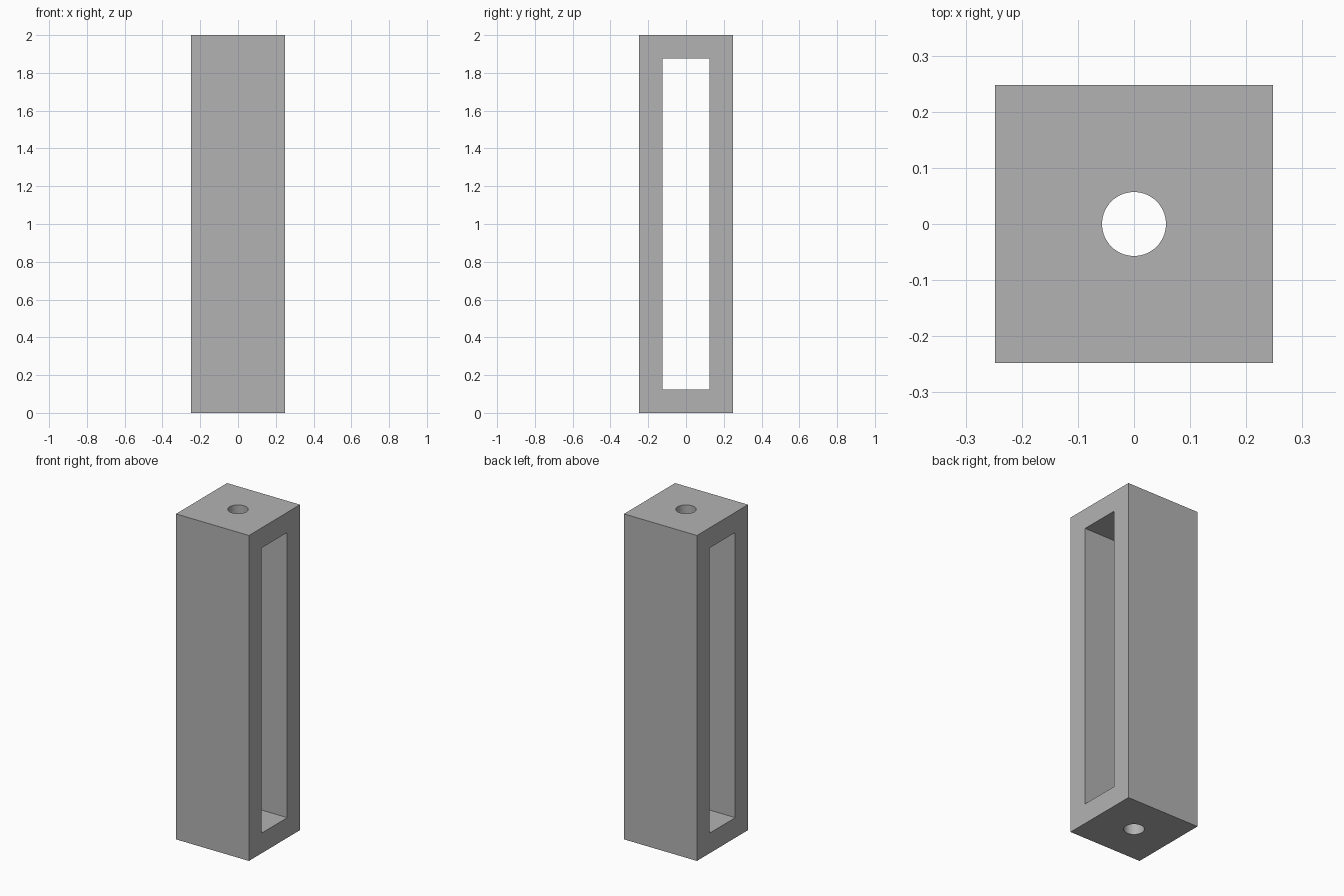
import bpy
import math

WIDTH, HEIGHT, WALL = 0.496, 2.0, 0.124
HOLE_RADIUS = 0.057

if "Cube" in bpy.data.objects:
    bpy.data.objects.remove(bpy.data.objects["Cube"], do_unlink=True)

# Plain grey material
grey = bpy.data.materials.new("plain_grey")
grey.use_nodes = True
colour = (0.45, 0.45, 0.45, 1.0)
grey.diffuse_color = colour
grey.node_tree.nodes["Principled BSDF"].inputs["Base Color"].default_value = colour


def box(name, size):
    bpy.ops.mesh.primitive_cube_add(size=1, location=(0, 0, HEIGHT / 2))
    obj = bpy.context.object
    obj.name = name
    obj.scale = size
    bpy.ops.object.transform_apply(location=False, rotation=False, scale=True)
    obj.data.materials.append(grey)
    return obj


def cut(target, cutter):
    cutter.hide_render = True
    mod = target.modifiers.new(cutter.name, 'BOOLEAN')
    mod.operation = 'DIFFERENCE'
    mod.solver = 'EXACT'
    mod.object = cutter
    bpy.ops.object.select_all(action='DESELECT')
    target.select_set(True)
    bpy.context.view_layer.objects.active = target
    bpy.ops.object.modifier_apply(modifier=mod.name)
    bpy.data.objects.remove(cutter, do_unlink=True)


# Square post
post = box("slotted_post", (WIDTH, WIDTH, HEIGHT))

# Tall slot through both sides
cut(post, box("slot_cutter", (WIDTH * 2, WIDTH - 2 * WALL, HEIGHT - 2 * WALL)))

# Round hole through the top and bottom walls
bpy.ops.mesh.primitive_cylinder_add(vertices=64, radius=HOLE_RADIUS,
                                    depth=HEIGHT * 1.2, location=(0, 0, HEIGHT / 2))
hole = bpy.context.object
hole.name = "hole_cutter"
hole.data.materials.append(grey)
cut(post, hole)

# Smooth hole walls, sharp box edges
bpy.ops.object.shade_smooth_by_angle(angle=math.radians(30))
